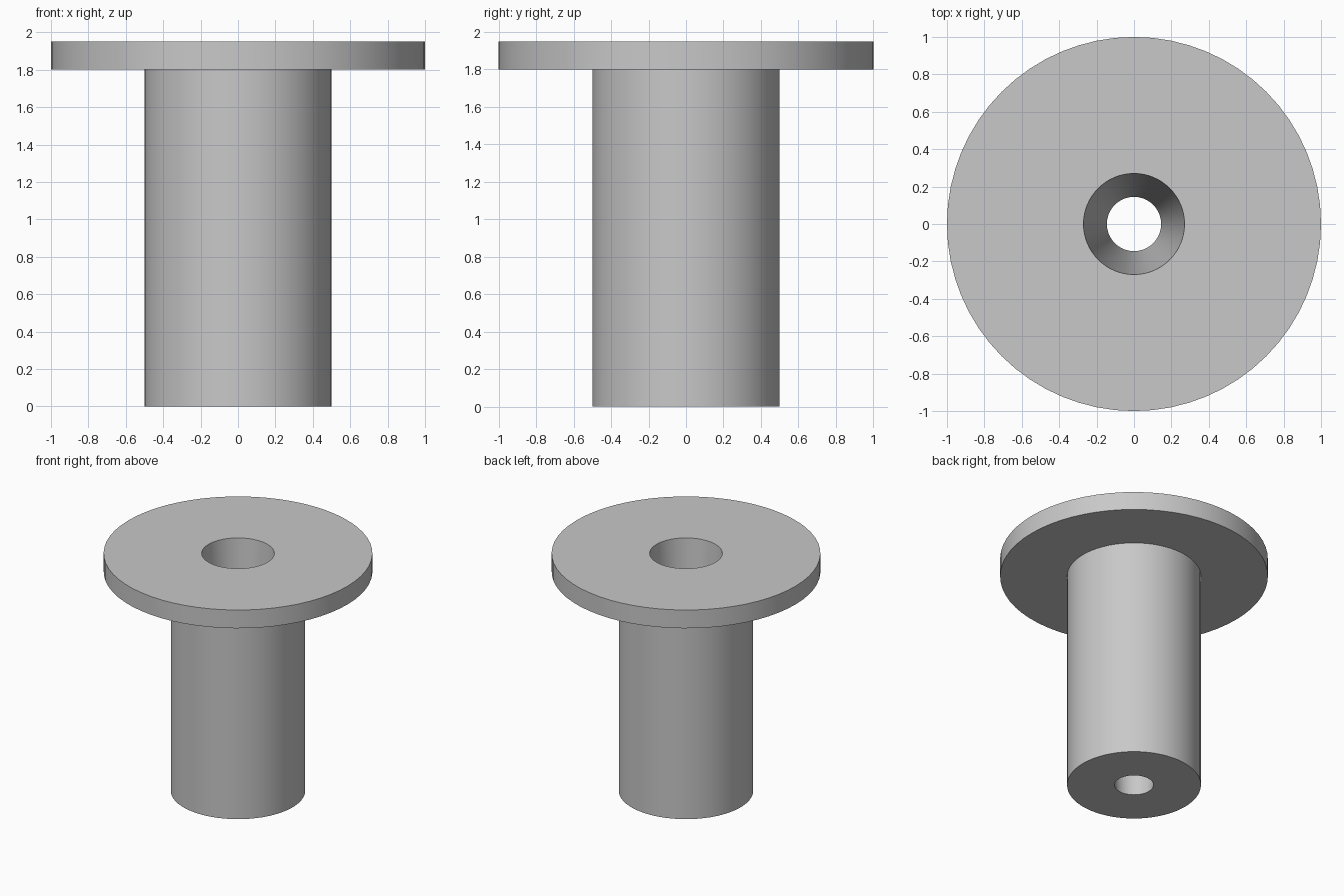
import bpy
import bmesh
import math
from mathutils import Vector

old = bpy.data.objects.get("Cube")
if old:
    bpy.data.objects.remove(old, do_unlink=True)

SEGMENTS = 64
HEIGHT = 1.95
FLANGE_BOTTOM = 1.80
FLANGE_RADIUS = 1.0
SHAFT_RADIUS = 0.5
BORE_TOP_RADIUS = 0.27
BORE_BOTTOM_RADIUS = 0.145

# Plain grey material
grey = bpy.data.materials.new("light_grey")
grey.use_nodes = True
colour = (0.58, 0.58, 0.58, 1)
grey.diffuse_color = colour
grey.node_tree.nodes["Principled BSDF"].inputs["Base Color"].default_value = colour


def lathe(name, profile, material):
    """Spin a closed (radius, height) profile around z."""
    bm = bmesh.new()
    verts = [bm.verts.new((r, 0, z)) for r, z in profile]
    edges = [bm.edges.new((v, verts[(i + 1) % len(verts)])) for i, v in enumerate(verts)]
    bmesh.ops.spin(bm, geom=verts + edges, cent=Vector(), axis=Vector((0, 0, 1)),
                   angle=math.tau, steps=SEGMENTS, use_merge=True)
    bmesh.ops.remove_doubles(bm, verts=bm.verts, dist=0.0001)
    bmesh.ops.recalc_face_normals(bm, faces=bm.faces)
    mesh = bpy.data.meshes.new(name)
    bm.to_mesh(mesh)
    bm.free()
    mesh.materials.append(material)
    obj = bpy.data.objects.new(name, mesh)
    bpy.context.collection.objects.link(obj)
    bpy.ops.object.select_all(action='DESELECT')
    obj.select_set(True)
    bpy.context.view_layer.objects.active = obj
    bpy.ops.object.shade_smooth_by_angle(angle=math.radians(30))
    return obj


# Flanged shaft with a tapered bore running right through
lathe("flanged_bushing", [
    (BORE_BOTTOM_RADIUS, 0),
    (SHAFT_RADIUS, 0),
    (SHAFT_RADIUS, FLANGE_BOTTOM),
    (FLANGE_RADIUS, FLANGE_BOTTOM),
    (FLANGE_RADIUS, HEIGHT),
    (BORE_TOP_RADIUS, HEIGHT),
], grey)
